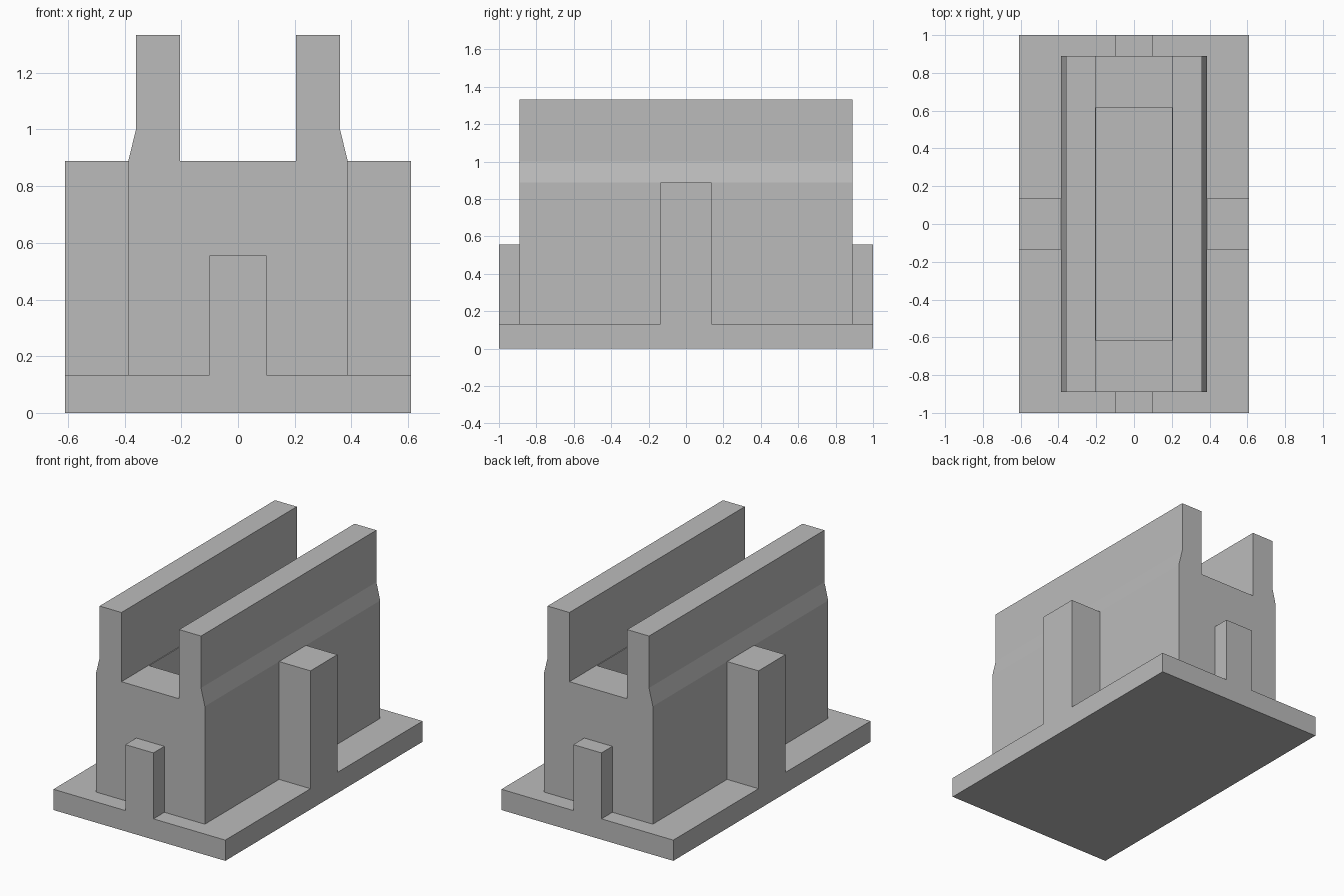
import bpy, bmesh, math

old = bpy.data.objects.get("Cube")
if old:
    bpy.data.objects.remove(old, do_unlink=True)

grey = bpy.data.materials.new("plain_grey")
grey.use_nodes = True
colour = (0.5, 0.5, 0.5, 1)
grey.diffuse_color = colour
grey.node_tree.nodes["Principled BSDF"].inputs["Base Color"].default_value = colour


def prism(name, profile, half_length):
    """Extrude an x-z profile along y, centred on y = 0."""
    bm = bmesh.new()
    face = bm.faces.new([bm.verts.new((x, -half_length, z)) for x, z in profile])
    ext = bmesh.ops.extrude_face_region(bm, geom=[face])
    verts = [g for g in ext["geom"] if isinstance(g, bmesh.types.BMVert)]
    bmesh.ops.translate(bm, verts=verts, vec=(0, 2 * half_length, 0))
    bmesh.ops.recalc_face_normals(bm, faces=bm.faces)
    mesh = bpy.data.meshes.new(name)
    bm.to_mesh(mesh)
    bm.free()
    mesh.materials.append(grey)
    obj = bpy.data.objects.new(name, mesh)
    bpy.context.collection.objects.link(obj)
    return obj


def block(name, half_x, half_y, z0, z1):
    return prism(name, [(-half_x, z0), (half_x, z0), (half_x, z1), (-half_x, z1)], half_y)


def combine(target, tool, operation):
    """Apply a boolean and discard the tool."""
    mod = target.modifiers.new(operation, "BOOLEAN")
    mod.operation = operation
    mod.solver = "EXACT"
    mod.object = tool
    bpy.context.view_layer.objects.active = target
    bpy.ops.object.modifier_apply(modifier=mod.name)
    bpy.data.objects.remove(tool, do_unlink=True)


BASE_X, BASE_TOP, FLOOR, TOP = 0.61, 0.133, 0.889, 1.333
SUNK = 0.06  # parts start inside the base plate

# Base plate
block_with_channel = block("channel_block", BASE_X, 1.0, 0, BASE_TOP)

# Cross ribs: tall ones on the sides, short ones on the ends
combine(block_with_channel, block("side_ribs", BASE_X, 0.136, SUNK, FLOOR), "UNION")
combine(block_with_channel, block("end_ribs", 0.1, 1.0, SUNK, 0.556), "UNION")

# Body with two upright walls and sloped shoulders
half = [(0.387, SUNK), (0.387, FLOOR), (0.36, 1.0), (0.36, TOP), (0.205, TOP), (0.205, FLOOR)]
profile = half + [(-x, z) for x, z in reversed(half)]
combine(block_with_channel, prism("body", profile, 0.889), "UNION")

# Pocket in the channel floor
combine(block_with_channel, block("pocket_cutter", 0.2, 0.616, BASE_TOP, 1.2), "DIFFERENCE")

# Merge coplanar faces
bm = bmesh.new()
bm.from_mesh(block_with_channel.data)
bmesh.ops.remove_doubles(bm, verts=bm.verts, dist=0.0001)
bmesh.ops.dissolve_limit(bm, angle_limit=math.radians(1), verts=bm.verts, edges=bm.edges)
bm.to_mesh(block_with_channel.data)
bm.free()
